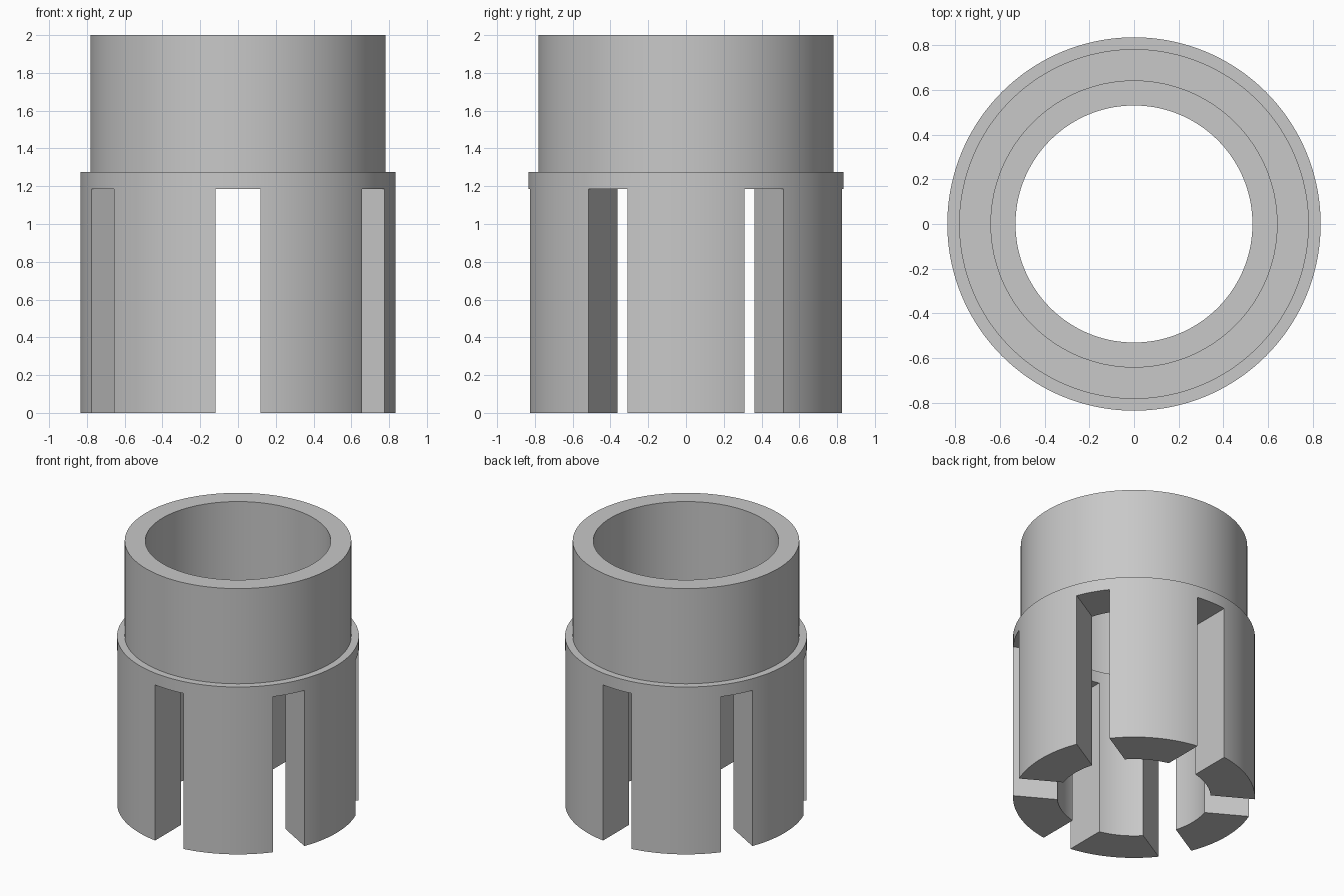
import bpy, bmesh, math

SEGMENTS = 144
SLOT_WIDTH = 0.24
SLOT_TOP = 1.185

cube = bpy.data.objects.get("Cube")
if cube:
    bpy.data.objects.remove(cube, do_unlink=True)

# Plain grey material
grey = bpy.data.materials.new("light_grey")
grey.use_nodes = True
colour = (0.58, 0.58, 0.58, 1)
grey.diffuse_color = colour
grey.node_tree.nodes["Principled BSDF"].inputs["Base Color"].default_value = colour


def revolve(name, profile):
    """Turn a closed (radius, height) profile around the z axis."""
    bm = bmesh.new()
    rings = []
    for i in range(SEGMENTS):
        a = math.tau * i / SEGMENTS
        rings.append([bm.verts.new((r * math.cos(a), r * math.sin(a), z)) for r, z in profile])
    n = len(profile)
    for i, ring in enumerate(rings):
        after = rings[(i + 1) % SEGMENTS]
        for j in range(n):
            k = (j + 1) % n
            bm.faces.new((ring[j], after[j], after[k], ring[k]))
    bmesh.ops.recalc_face_normals(bm, faces=bm.faces)
    mesh = bpy.data.meshes.new(name)
    bm.to_mesh(mesh)
    bm.free()
    obj = bpy.data.objects.new(name, mesh)
    bpy.context.collection.objects.link(obj)
    mesh.materials.append(grey)
    return obj


# Stepped sleeve: thick lower body, thinner upper collar, ledge inside the bore
sleeve = revolve("slotted_sleeve", [
    (0.53, 0), (0.835, 0), (0.835, 1.275), (0.782, 1.275),
    (0.782, 2), (0.64, 2), (0.64, 1.275), (0.53, 1.275),
])

# Three bars through the axis cut six slots, leaving six fingers
for i in range(3):
    bpy.ops.mesh.primitive_cube_add(size=1, location=(0, 0, SLOT_TOP - 1),
                                    rotation=(0, 0, math.radians(30 + 60 * i)))
    cutter = bpy.context.object
    cutter.name = f"slot_cutter_{i + 1}"
    cutter.scale = (3, SLOT_WIDTH, 2)
    cutter.hide_render = True
    bpy.context.view_layer.update()
    cut = sleeve.modifiers.new("slot", 'BOOLEAN')
    cut.operation = 'DIFFERENCE'
    cut.solver = 'EXACT'
    cut.object = cutter
    bpy.ops.object.select_all(action='DESELECT')
    sleeve.select_set(True)
    bpy.context.view_layer.objects.active = sleeve
    bpy.ops.object.modifier_apply(modifier=cut.name)
    bpy.data.objects.remove(cutter, do_unlink=True)

# Smooth round walls, sharp edges
bpy.ops.object.shade_smooth_by_angle(angle=math.radians(30))
